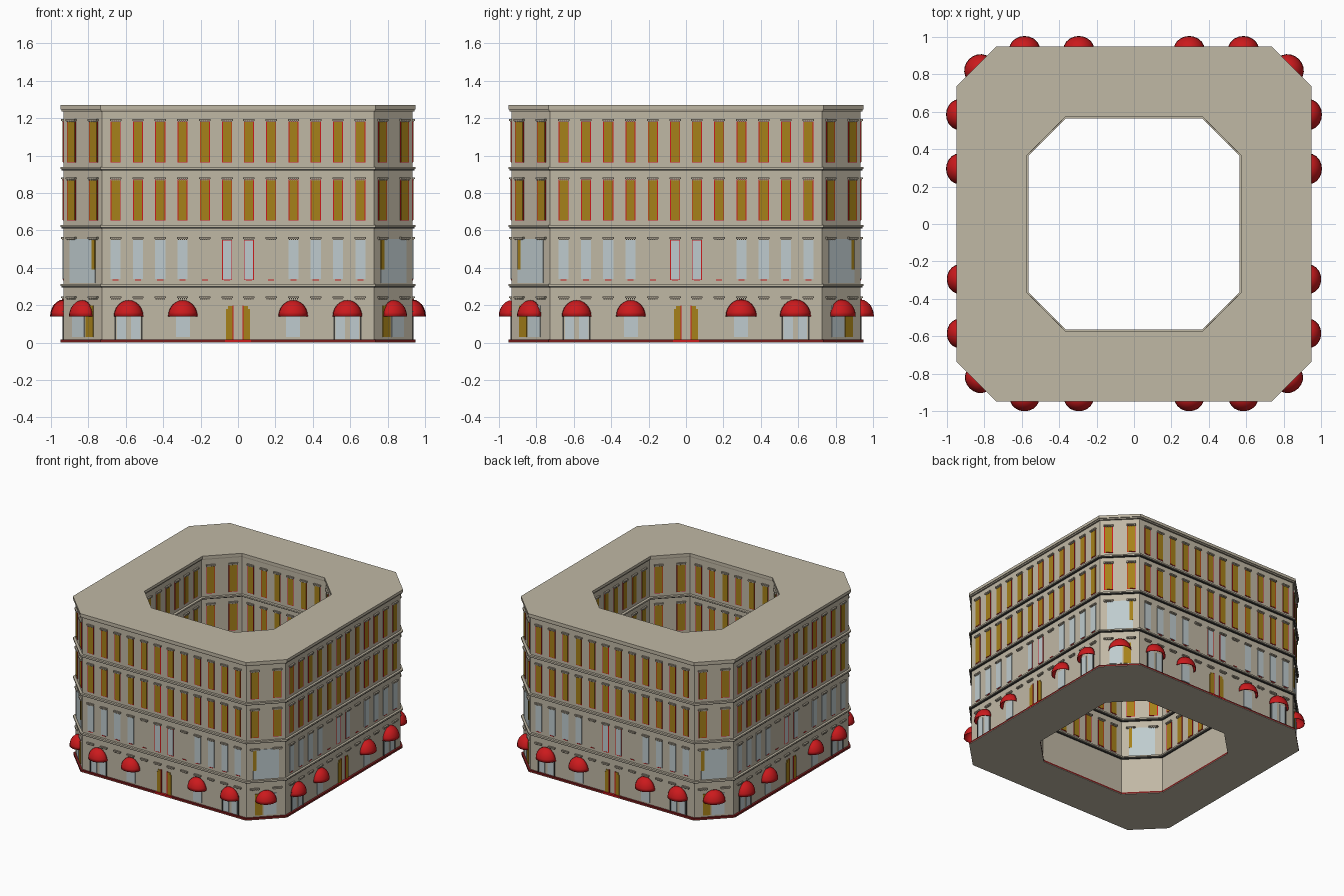
import bpy, bmesh, math
from mathutils import Matrix, Vector

if "Cube" in bpy.data.objects:
    bpy.data.objects.remove(bpy.data.objects["Cube"], do_unlink=True)


def material(name, rgb):
    m = bpy.data.materials.new(name)
    m.use_nodes = True
    m.diffuse_color = (*rgb, 1)
    m.node_tree.nodes["Principled BSDF"].inputs["Base Color"].default_value = (*rgb, 1)
    return m


STONE = material("warm stone", (0.53, 0.48, 0.375))
TRIM = material("grey trim", (0.36, 0.32, 0.25))
DARK = material("dark metal", (0.05, 0.05, 0.045))
RED = material("red", (0.6, 0.01, 0.012))
DEEP = material("deep red", (0.2, 0.012, 0.012))
AMBER = material("amber glass", (0.38, 0.22, 0.01))
PALE = material("pale glass", (0.52, 0.6, 0.62))

TAN = math.tan(math.pi / 8)
OUT, OUT_C = 0.932, 0.728     # outer wall: distance and half length of a side
INN, INN_C = 0.585, 0.372     # courtyard wall


def finish(name, bm, mat):
    mesh = bpy.data.meshes.new(name)
    bm.to_mesh(mesh)
    bm.free()
    mesh.materials.append(mat)
    obj = bpy.data.objects.new(name, mesh)
    bpy.context.collection.objects.link(obj)
    return obj


def octagon(r, c):
    return [(r, -c), (r, c), (c, r), (-c, r), (-r, c), (-r, -c), (-c, -r), (c, -r)]


def ring(name, z0, z1, mat, out=0.0, inn=0.0):
    """Chamfered square ring; out and inn push it past the two walls."""
    bm = bmesh.new()
    outer = octagon(OUT + out, OUT_C + out * TAN)
    inner = octagon(INN - inn, INN_C - inn * TAN)
    loops = [[bm.verts.new((x, y, z)) for x, y in pts]
             for pts, z in ((outer, z0), (outer, z1), (inner, z1), (inner, z0))]
    for a, b in zip(loops, loops[1:] + loops[:1]):
        for i in range(8):
            j = (i + 1) % 8
            bm.faces.new((a[i], a[j], b[j], b[i]))
    bmesh.ops.recalc_face_normals(bm, faces=bm.faces)
    return finish(name, bm, mat)


def facet(k, inside=False):
    """Matrix with x along the wall, y out of the wall, z up."""
    r, c = (INN, INN_C) if inside else (OUT, OUT_C)
    dist = r if k % 2 == 0 else (r + c) / math.sqrt(2)
    a = k * math.pi / 4
    n = Vector((math.cos(a), math.sin(a), 0))
    u = Vector((-n.y, n.x, 0))
    pos = n * dist
    if inside:
        n = -n
    m = Matrix((u, n, (0, 0, 1))).transposed().to_4x4()
    m.translation = pos
    return m


parts = {}


def plate(name, mat, m, u, width, z0, z1, depth):
    """Add a box standing on the wall to the named part."""
    bm = parts.setdefault(name, (bmesh.new(), mat))[0]
    size = Matrix.Diagonal((width, depth + 0.01, z1 - z0, 1))
    place = Matrix.Translation((u, (depth - 0.01) / 2, (z0 + z1) / 2))
    bmesh.ops.create_cube(bm, size=1, matrix=m @ place @ size)


def window(m, u, w, z0, z1, glass, label):
    plate("window_frames", RED, m, u, w, z0, z1, 0.003)
    plate(label, glass, m, u, w - 0.01, z0 + 0.004, z1 - 0.003, 0.005)


def lintel(m, u, w, z):
    plate("lintels", TRIM, m, u, w + 0.006, z, z + 0.01, 0.014)
    for i in range(5):
        plate("lintels", TRIM, m, u + (i - 2) * w / 5, w / 8, z - 0.006, z, 0.01)


# Walls, plinth, storey cornices and roof
ring("walls", 0.0, 1.25, STONE)
ring("plinth", 0.004, 0.016, DEEP, 0.016, 0.006)
ring("base_slab", 0.0, 0.004, STONE, 0.016, 0.006)
for i, z in enumerate((0.3, 0.615, 0.925)):
    ring(f"cornice_shadow_{i + 1}", z - 0.004, z + 0.003, DARK, 0.012, 0.01)
    ring(f"cornice_{i + 1}", z + 0.003, z + 0.014, STONE, 0.018, 0.02)
ring("roof_moulding", 1.237, 1.248, TRIM, 0.012, 0.006)
ring("roof", 1.248, 1.27, STONE, 0.018, 0.012)

SIDE = [s * (0.058 + 0.1192 * i) for i in range(6) for s in (-1, 1)]
CORNER = [-0.083, 0.083]

for k in range(8):
    corner = k % 2 == 1
    w = 0.064 if corner else 0.054
    near = 1 if k in (1, 5) else -1
    for inside in (False, True):
        m = facet(k, inside)
        spots = CORNER if corner else (SIDE[:6] if inside else SIDE)
        for u in spots:
            # Two upper storeys
            for z in (0.652, 0.963):
                window(m, u, w, z, z + 0.22, AMBER, "upper_windows")
                lintel(m, u, w, z + 0.222)
            lintel(m, u, w, 0.555)
            # Second storey
            if not corner and inside:
                window(m, u, w, 0.335, 0.55, AMBER, "upper_windows")
            elif not corner:
                if abs(u) < 0.1:
                    window(m, u, w, 0.335, 0.55, PALE, "pale_windows")
                elif not 0.1 < abs(u) < 0.2:
                    plate("pale_windows", PALE, m, u, w, 0.34, 0.55, 0.005)
                plate("window_frames", RED, m, u, w * 0.6, 0.333, 0.338, 0.004)
            if not inside:
                lintel(m, u, w, 0.238)
        if corner:
            # Wide corner pane with an amber strip
            plate("pale_windows", PALE, m, 0, 0.19, 0.32, 0.555, 0.004)
            plate("upper_windows", AMBER, m, near * 0.084, 0.024, 0.39, 0.555, 0.006)

    # Ground floor
    m = facet(k)
    if corner:
        plate("shop_panes", PALE, m, -near * 0.03, 0.09, 0.03, 0.2, 0.005)
        plate("amber_doors", AMBER, m, near * 0.055, 0.055, 0.03, 0.2, 0.005)
        awnings = [0]
    else:
        awnings = [-0.585, -0.295, 0.295, 0.585]
        for s in (-1, 1):
            plate("shop_panes", PALE, m, s * 0.295, 0.075, 0.03, 0.17, 0.005)
            for d in (-1, 1):
                plate("shop_panes", PALE, m, s * 0.585 + d * 0.038, 0.05, 0.02, 0.17, 0.005)
                plate("shop_posts", DARK, m, s * 0.585 + d * 0.071, 0.008, 0.016, 0.17, 0.006)
            # Entrance leaves with stepped rounded heads
            plate("amber_doors", AMBER, m, s * 0.047, 0.034, 0.016, 0.18, 0.006)
            plate("amber_doors", AMBER, m, s * 0.042, 0.024, 0.18, 0.197, 0.006)
            plate("door_trim", RED, m, s * 0.027, 0.006, 0.016, 0.2, 0.007)
        plate("door_step", RED, m, 0, 0.14, 0.004, 0.017, 0.018)

    # Quarter-dome awnings, open underneath
    bm = parts.setdefault("awnings", (bmesh.new(), RED))[0]
    for u in awnings:
        dome = bmesh.new()
        bmesh.ops.create_uvsphere(dome, u_segments=20, v_segments=12, radius=1)
        for axis in ((0, 1, 0), (0, 0, 1)):
            bmesh.ops.bisect_plane(dome, geom=dome.verts[:] + dome.edges[:] + dome.faces[:],
                                   plane_co=(0, 0, 0), plane_no=axis, clear_inner=True, dist=1e-4)
        dome.transform(m @ Matrix.Translation((u, 0, 0.14))
                       @ Matrix.Diagonal((0.079, 0.069, 0.087, 1)))
        bmesh.ops.recalc_face_normals(dome, faces=dome.faces)
        temp = bpy.data.meshes.new("temp")
        dome.to_mesh(temp)
        dome.free()
        bm.from_mesh(temp)
        bpy.data.meshes.remove(temp)

for name, (bm, mat) in parts.items():
    obj = finish(name, bm, mat)
    bpy.context.view_layer.objects.active = obj
    if name == "awnings":
        solid = obj.modifiers.new("thickness", "SOLIDIFY")
        solid.thickness = 0.004
        for p in obj.data.polygons:
            p.use_smooth = True
